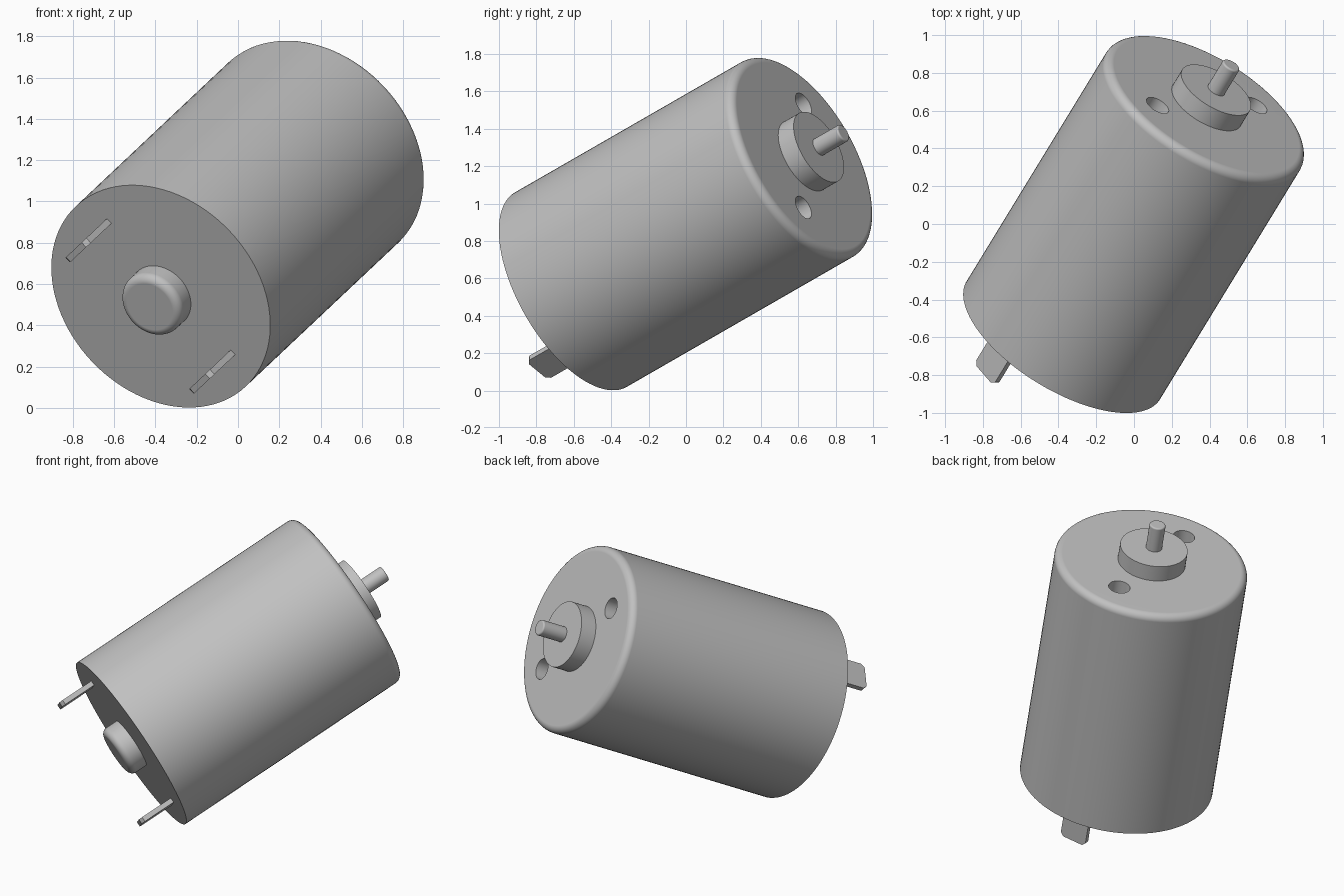
import bpy, bmesh, math
from mathutils import Matrix, Vector

cube = bpy.data.objects.get("Cube")
if cube:
    bpy.data.objects.remove(cube, do_unlink=True)

# Motor axis runs from the terminal end to the shaft end
FRONT = Vector((-0.374, -0.615, 0.54))
BACK = Vector((0.385, 0.628, 1.255))
LENGTH = (BACK - FRONT).length
axis = (BACK - FRONT).normalized()
across = Vector((axis.z, 0, -axis.x)).normalized()
side = axis.cross(across)
FRAME = Matrix.Translation(FRONT) @ Matrix((across, side, axis)).transposed().to_4x4()

steel = bpy.data.materials.new("steel grey")
steel.use_nodes = True
GREY = (0.53, 0.53, 0.53, 1)
steel.diffuse_color = GREY
steel.node_tree.nodes["Principled BSDF"].inputs["Base Color"].default_value = GREY


def make_object(name, bm):
    bmesh.ops.recalc_face_normals(bm, faces=bm.faces)
    mesh = bpy.data.meshes.new(name)
    bm.to_mesh(mesh)
    bm.free()
    mesh.transform(FRAME)
    mesh.materials.append(steel)
    obj = bpy.data.objects.new(name, mesh)
    bpy.context.collection.objects.link(obj)
    return obj


def activate(obj):
    bpy.ops.object.select_all(action='DESELECT')
    obj.select_set(True)
    bpy.context.view_layer.objects.active = obj


def smooth(obj):
    activate(obj)
    bpy.ops.object.shade_smooth_by_angle(angle=math.radians(30))
    mod = obj.modifiers.new("flat caps", 'WEIGHTED_NORMAL')
    mod.keep_sharp = True


def rod(name, radius, start, end, fillet=0, x=0, segments=64):
    """Cylinder along the axis; the 'end' rim is rounded by the fillet."""
    sign = 1 if end > start else -1
    profile = [(radius, start)]
    if fillet:
        for i in range(7):
            t = math.pi / 2 * i / 6
            profile.append((radius - fillet * (1 - math.cos(t)),
                            end - sign * fillet * (1 - math.sin(t))))
    else:
        profile.append((radius, end))
    bm = bmesh.new()
    rings = []
    for r, z in profile:
        rings.append([bm.verts.new((x + r * math.cos(a), r * math.sin(a), z))
                      for a in (2 * math.pi * k / segments for k in range(segments))])
    for low, high in zip(rings, rings[1:]):
        for k in range(segments):
            n = (k + 1) % segments
            bm.faces.new((low[k], low[n], high[n], high[k]))
    bm.faces.new(rings[0])
    bm.faces.new(rings[-1])
    return make_object(name, bm)


def terminal(name, x):
    """Flat tab with clipped corners, standing out of the terminal end."""
    half, reach, clip, thick = 0.09, 0.237, 0.022, 0.032
    outline = [(-half, 0.02), (half, 0.02), (half, clip - reach),
               (half - clip, -reach), (clip - half, -reach), (-half, clip - reach)]
    bm = bmesh.new()
    face = bm.faces.new([bm.verts.new((x - thick / 2, y, z)) for y, z in outline])
    new = bmesh.ops.extrude_face_region(bm, geom=[face])["geom"]
    bmesh.ops.translate(bm, vec=(thick, 0, 0),
                        verts=[v for v in new if isinstance(v, bmesh.types.BMVert)])
    return make_object(name, bm)


# Can with two blind screw holes in the shaft end
can = rod("motor_can", 0.6, 0, LENGTH, fillet=0.045, segments=96)
for x in (-0.379, 0.379):
    cutter = rod("hole_cutter", 0.067, LENGTH - 0.16, LENGTH + 0.1, x=x, segments=32)
    cutter.hide_render = True
    cut = can.modifiers.new("screw hole", 'BOOLEAN')
    cut.operation = 'DIFFERENCE'
    cut.solver = 'EXACT'
    cut.object = cutter
    activate(can)
    bpy.ops.object.modifier_apply(modifier=cut.name)
    bpy.data.objects.remove(cutter, do_unlink=True)
smooth(can)

# Bearing bosses and shaft
smooth(rod("rear_bearing_cap", 0.165, 0.02, -0.115, fillet=0.04))
smooth(rod("front_bearing_boss", 0.21, LENGTH - 0.02, LENGTH + 0.107))
smooth(rod("shaft", 0.05, LENGTH + 0.08, LENGTH + 0.28, fillet=0.01, segments=32))

# Terminals
terminal("left_terminal", 0.437)
terminal("right_terminal", -0.437)
